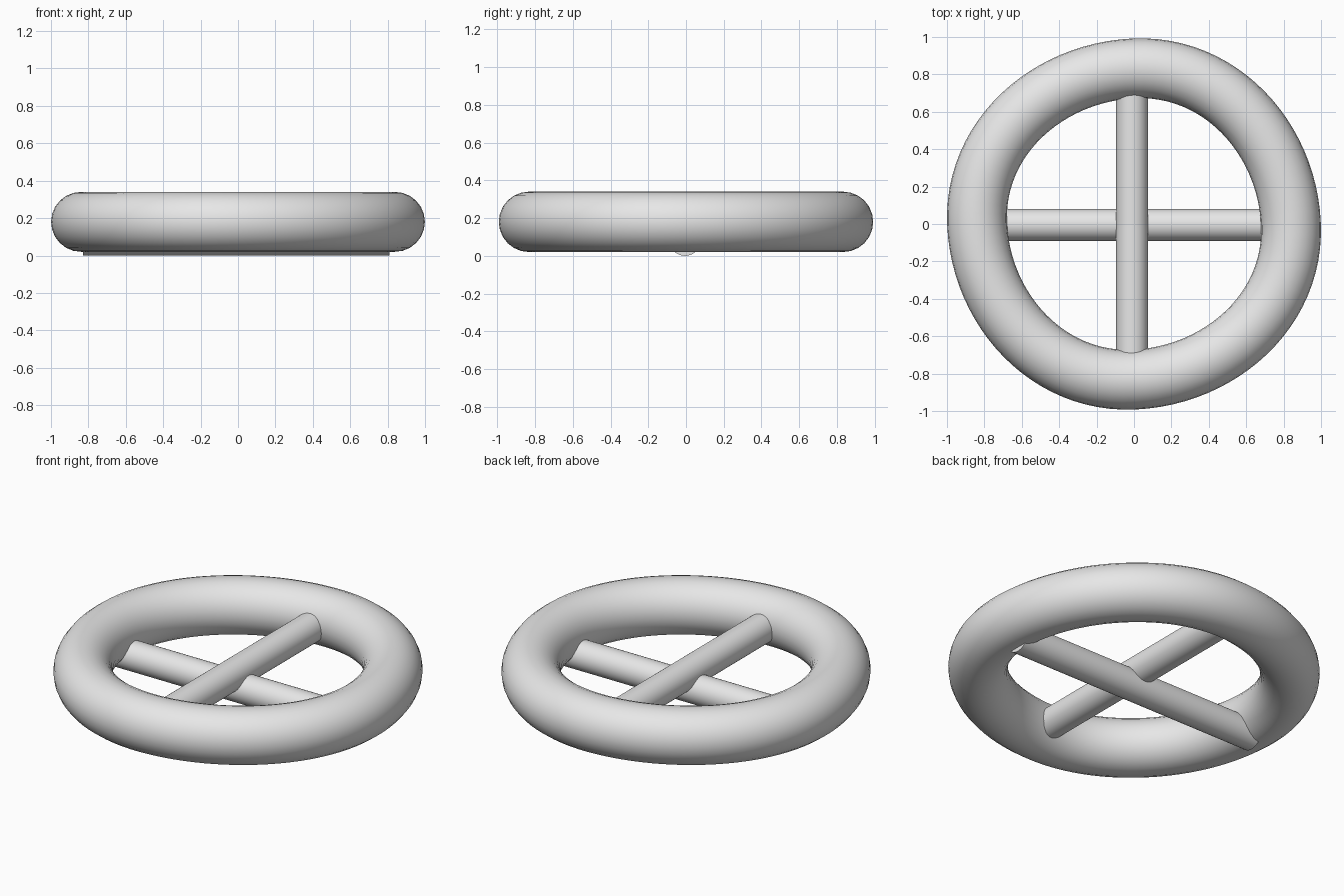
import bpy
from math import cos, sin, pi
from mathutils import Vector

cube = bpy.data.objects.get("Cube")
if cube:
    bpy.data.objects.remove(cube, do_unlink=True)

GREY = (0.8, 0.8, 0.8, 1)
mat = bpy.data.materials.new("light grey")
mat.use_nodes = True
mat.diffuse_color = GREY
mat.node_tree.nodes["Principled BSDF"].inputs["Base Color"].default_value = GREY

TUBE = 0.16        # thickness radius of the rim
RIM_Z = 0.18
ROD = 0.085        # radius of the spokes
SWIRL = 0.045      # slight turn of the rim's curve handles


def finish(obj):
    obj.data.materials.clear()
    obj.data.materials.append(mat)
    bpy.ops.object.select_all(action="DESELECT")
    obj.select_set(True)
    bpy.context.view_layer.objects.active = obj
    bpy.ops.object.shade_smooth_by_angle()


# Rim: a closed four-point curve with a round section
curve = bpy.data.curves.new("rim", "CURVE")
curve.dimensions = "3D"
curve.resolution_u = 24
curve.bevel_depth = TUBE
curve.bevel_resolution = 10
spline = curve.splines.new("BEZIER")
spline.bezier_points.add(3)
spline.use_cyclic_u = True
for i, point in enumerate(spline.bezier_points):
    t = i * pi / 2
    radius = 0.839 if i % 2 == 0 else 0.832
    handle = 0.552 * radius * Vector((-sin(t + SWIRL), cos(t + SWIRL), 0))
    point.handle_left_type = point.handle_right_type = "FREE"
    point.co = (radius * cos(t), radius * sin(t), RIM_Z)
    point.handle_left = point.co - handle
    point.handle_right = point.co + handle
rim = bpy.data.objects.new("rim", curve)
bpy.context.collection.objects.link(rim)
bpy.ops.object.select_all(action="DESELECT")
rim.select_set(True)
bpy.context.view_layer.objects.active = rim
bpy.ops.object.convert(target="MESH")
finish(bpy.context.object)


# Crossed spokes, one lying over the other
def spoke(name, location, rotation):
    bpy.ops.mesh.primitive_cylinder_add(vertices=48, radius=ROD, depth=1.64,
                                        location=location, rotation=rotation)
    obj = bpy.context.object
    obj.name = name
    finish(obj)


spoke("lower_spoke", (-0.01, -0.005, ROD), (0, pi / 2, 0))
spoke("upper_spoke", (-0.01, 0, 0.165), (pi / 2, 0, 0))
